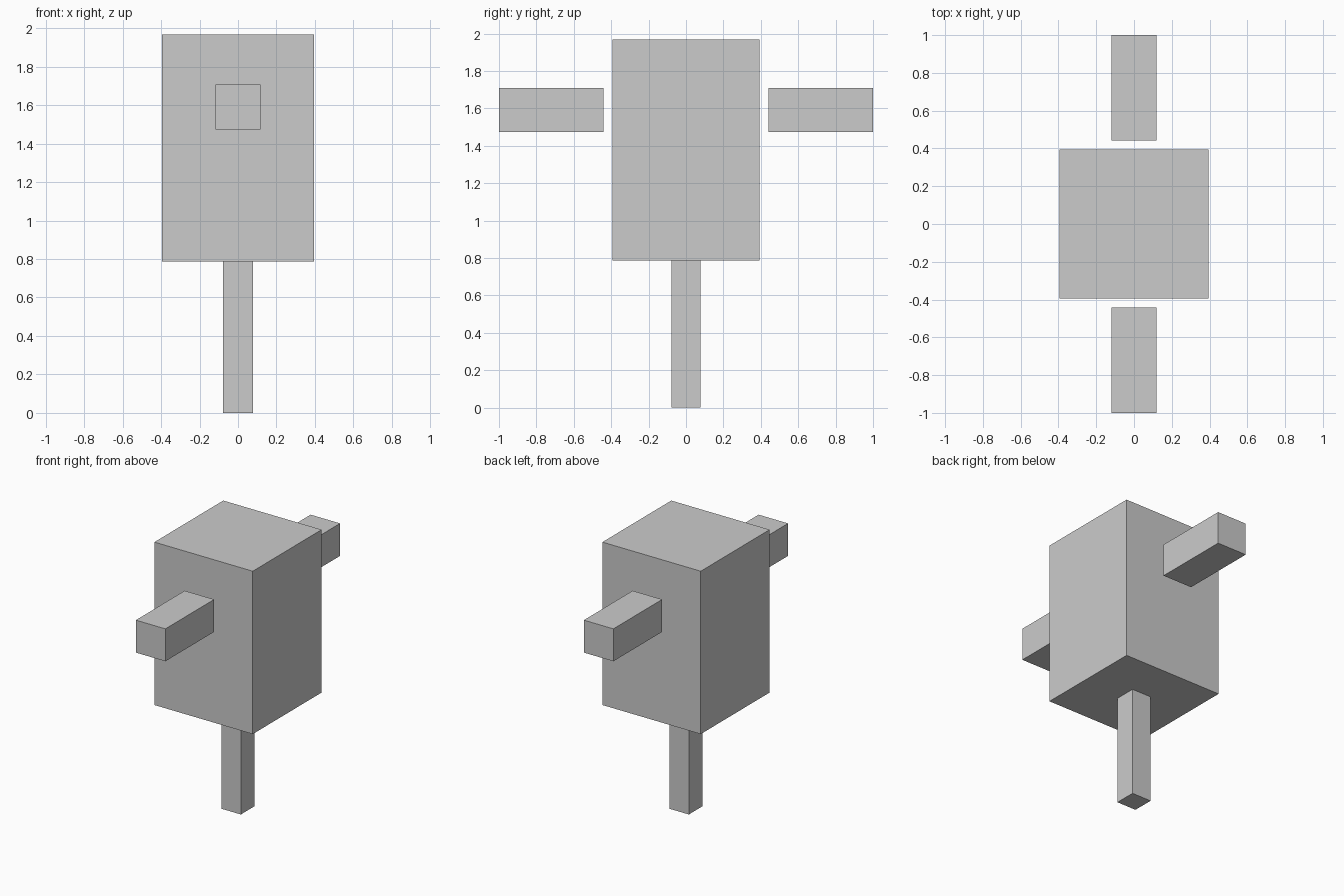
import bpy

if "Cube" in bpy.data.objects:
    bpy.data.objects.remove(bpy.data.objects["Cube"])


def box(name, low, high):
    """Add a box spanning two opposite corners."""
    centre = [(a + b) / 2 for a, b in zip(low, high)]
    bpy.ops.mesh.primitive_cube_add(size=1, location=centre)
    obj = bpy.context.object
    obj.name = name
    obj.scale = [b - a for a, b in zip(low, high)]
    bpy.ops.object.transform_apply(location=True, rotation=False, scale=True)
    return obj


# Main block on its post
box("body", (-0.394, -0.394, 0.788), (0.394, 0.394, 1.968))
box("post", (-0.077, -0.077, 0), (0.077, 0.077, 0.788))

# Floating arms, one mirrored to the back
arms = box("arms", (-0.118, -1.0, 1.473), (0.118, -0.442, 1.708))
mirror = arms.modifiers.new("mirror", "MIRROR")
mirror.use_axis = (False, True, False)
